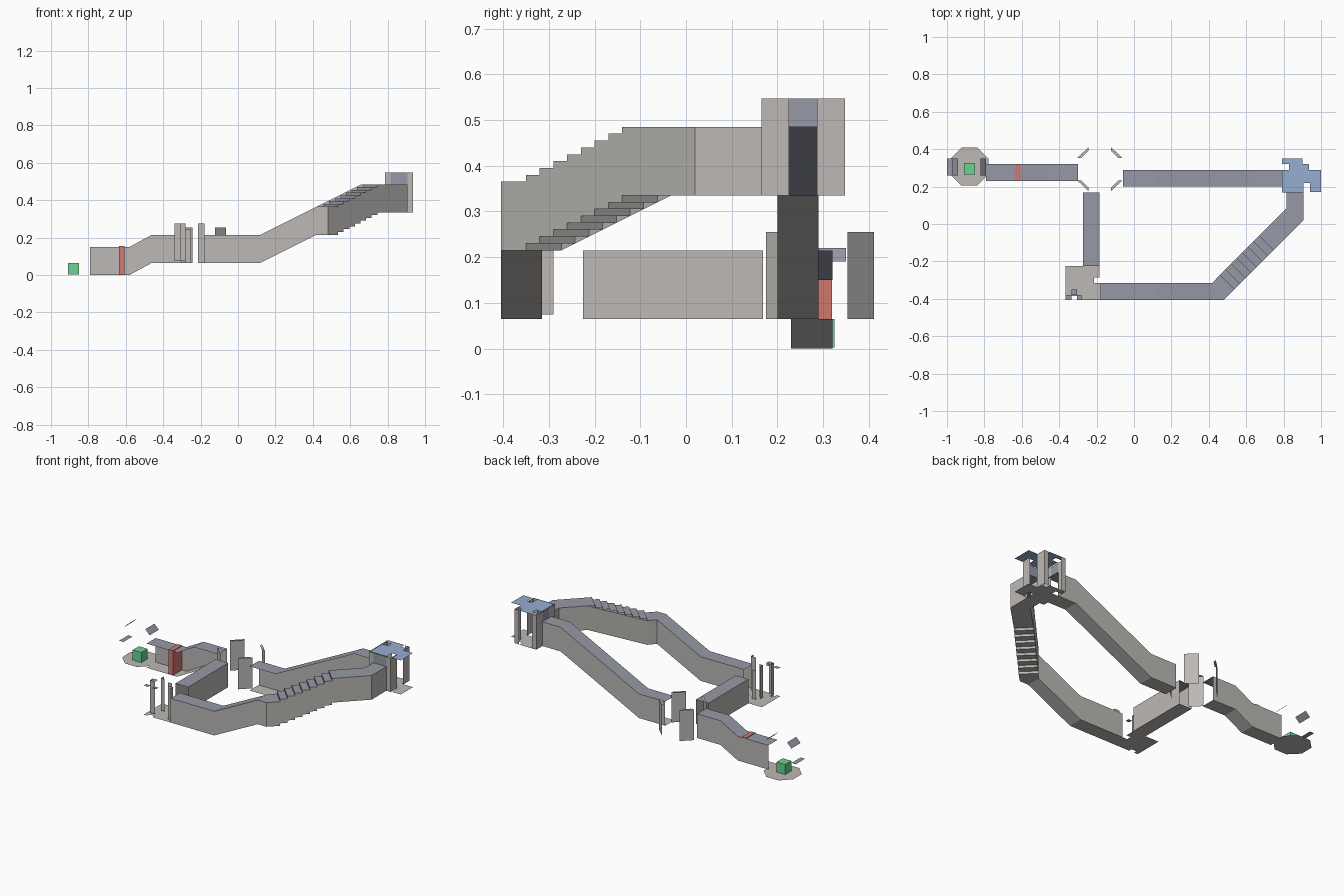
import bpy
import bmesh
from math import cos, sin, pi
from mathutils import Vector

cube = bpy.data.objects.get("Cube")
if cube:
    bpy.data.objects.remove(cube, do_unlink=True)


def make_mat(name, rgb):
    lin = [((c / 255 + 0.055) / 1.055) ** 2.4 for c in rgb]
    m = bpy.data.materials.new(name)
    m.use_nodes = True
    m.diffuse_color = (*lin, 1)
    m.node_tree.nodes["Principled BSDF"].inputs["Base Color"].default_value = (*lin, 1)
    return m


STONE = make_mat("warm grey stone", (188, 185, 181))
SLATE = make_mat("slate roof", (150, 153, 166))
BLUE = make_mat("blue roof", (150, 173, 210))
GREEN = make_mat("green marker", (110, 208, 148))
RED = make_mat("red door", (208, 120, 110))


def build(name, faces, mats):
    """faces: list of (points, material index)"""
    bm = bmesh.new()
    for pts, idx in faces:
        f = bm.faces.new([bm.verts.new(p) for p in pts])
        f.material_index = idx
    bmesh.ops.remove_doubles(bm, verts=bm.verts, dist=0.0001)
    me = bpy.data.meshes.new(name)
    bm.to_mesh(me)
    bm.free()
    for m in mats:
        me.materials.append(m)
    ob = bpy.data.objects.new(name, me)
    bpy.context.collection.objects.link(ob)
    return ob


H = 0.15  # corridor height


def corridor(name, stations, walls="LR"):
    """Open tube through stations of (left xy, right xy, floor z)."""
    faces = []
    for (l0, r0, z0), (l1, r1, z1) in zip(stations, stations[1:]):
        a, b = Vector((*l0, z0)), Vector((*r0, z0))
        c, d = Vector((*r1, z1)), Vector((*l1, z1))
        up = Vector((0, 0, H))
        faces.append(([a + up, b + up, c + up, d + up], 1))
        faces.append(([a, d, c, b], 0))
        if l0 != l1 and "L" in walls:
            faces.append(([a, a + up, d + up, d], 0))
        if r0 != r1 and "R" in walls:
            faces.append(([b, c, c + up, b + up], 0))
    return build(name, faces, [STONE, SLATE])


def along_x(y0, y1, profile):
    return [((x, y1), (x, y0), z) for x, z in profile]


def plate(name, outline, z, mat):
    return build(name, [([(x, y, z) for x, y in outline], 0)], [mat])


def rect(x0, x1, y0, y1):
    return [(x0, y0), (x1, y0), (x1, y1), (x0, y1)]


def wall(name, p, q, z0, z1, mat=STONE):
    return build(name, [([(*p, z0), (*q, z0), (*q, z1), (*p, z1)], 0)], [mat])


def box(name, x0, x1, y0, y1, z0, z1, mat):
    bpy.ops.mesh.primitive_cube_add(
        size=1, location=((x0 + x1) / 2, (y0 + y1) / 2, (z0 + z1) / 2))
    ob = bpy.context.object
    ob.name = name
    ob.scale = (x1 - x0, y1 - y0, z1 - z0)
    ob.data.materials.append(mat)
    return ob


def corner(name, x, y, dx, dy, z0, z1):
    """L-shaped pillar with its arms pointing along dx and dy."""
    wall(name + "_x", (x, y), (x + dx, y), z0, z1)
    wall(name + "_y", (x, y), (x, y + dy), z0, z1)


# Straight and sloped corridors
corridor("entry_corridor", along_x(0.23, 0.32, [
    (-0.79, 0), (-0.58, 0), (-0.46, 0.065), (-0.30, 0.065)]), "L")
corridor("back_corridor", along_x(0.2, 0.29, [
    (-0.06, 0.065), (0.12, 0.065), (0.66, 0.335), (0.79, 0.335)]), "L")
corridor("cross_corridor", [
    ((-0.272, -0.225), (-0.185, -0.225), 0.065),
    ((-0.272, 0.168), (-0.185, 0.168), 0.065)])
LOW, HIGH = 0.215, 0.335
corridor("front_corridor", along_x(-0.405, -0.315, [
    (-0.18, 0.065), (0.12, 0.065), (0.42, LOW)]) +
    [((0.42, -0.315), (0.48, -0.405), LOW)])

# Diagonal stair corridor: stepped outer wall, straight inner wall
STEPS = 8


def slice_at(t):
    y = -0.35 + 0.24 * t
    return (y + 0.8075, y + 0.0775), (y + 0.885, y)


first, last = slice_at(0), slice_at(1)
corridor("stair_lower_landing",
         [((0.42, -0.315), (0.48, -0.405), LOW), (*first, LOW)])
stairs = [(*first, LOW)]
for i in range(STEPS):
    z = LOW + (HIGH - LOW) * (i + 1) / STEPS
    stairs.append((*slice_at(i / STEPS), z))
    stairs.append((*slice_at((i + 1) / STEPS), z))
corridor("stair_corridor", stairs, "R")
build("stair_inner_wall", [([(*first[0], LOW), (*last[0], HIGH),
                             (*last[0], HIGH + H), (*first[0], LOW + H)], 0)], [STONE])
corridor("stair_upper_landing", [
    (*last, HIGH), ((0.815, 0.085), (0.905, 0.02), HIGH),
    ((0.815, 0.168), (0.905, 0.168), HIGH)])

# Entry room: octagonal floor, marker block, roof fragments, door
cx, cy, r = -0.88, 0.307, 0.11
plate("entry_floor", [(cx + r * cos(pi / 8 + k * pi / 4), cy + r * sin(pi / 8 + k * pi / 4))
                      for k in range(8)], 0.001, STONE)
box("marker_block", -0.91, -0.85, 0.265, 0.325, 0.002, 0.065, GREEN)
box("red_door", -0.637, -0.608, 0.2295, 0.319, 0.001, 0.154, RED)
for side, x0, x1 in (("right", -0.97, -0.94), ("left", -0.79, -0.82)):
    build("entry_roof_facet_" + side, [(
        [(x0, 0.26, 0.19), (x1, 0.26, 0.22), (x1, 0.35, 0.22), (x0, 0.35, 0.19)], 0)], [SLATE])
plate("entry_ledge", rect(-1.0, -0.97, 0.26, 0.35), 0.1, SLATE)

# Central octagonal room: slanted corner walls with small caps
for sx in (-1, 1):
    for sy in (-1, 1):
        a = (-0.183 + sx * 0.12, 0.293 + sy * 0.06)
        b = (-0.183 + sx * 0.06, 0.293 + sy * 0.118)
        tag = ("left" if sx > 0 else "right") + ("_back" if sy > 0 else "_front")
        wall("centre_wall_" + tag, a, b, 0.065, 0.255)
        plate("centre_cap_" + tag, [a, b, (b[0], b[1] - sy * 0.02),
                                    (a[0] - sx * 0.02, a[1])], 0.255, STONE)

# Front corner room: floor, pillars and caps
plate("corner_floor", [(-0.365, -0.405), (-0.34, -0.405), (-0.34, -0.385),
                       (-0.305, -0.385), (-0.305, -0.405), (-0.18, -0.405),
                       (-0.18, -0.315), (-0.215, -0.315), (-0.215, -0.285),
                       (-0.185, -0.285), (-0.185, -0.225), (-0.365, -0.225)], 0.065, STONE)
corner("corner_pillar_outer", -0.34, -0.38, 0.035, 0.03, 0.075, 0.275)
corner("corner_pillar_inner", -0.18, -0.38, -0.035, -0.025, 0.065, 0.275)
corner("corner_pillar_back", -0.305, -0.32, 0.025, 0.03, 0.075, 0.275)
wall("corner_back_wall", (-0.28, -0.29), (-0.25, -0.29), 0.065, 0.245)
plate("corner_cap_middle", rect(-0.335, -0.305, -0.38, -0.35), 0.275, SLATE)
plate("corner_cap_left", rect(-0.365, -0.335, -0.405, -0.38), 0.245, SLATE)
plate("corner_cap_right", rect(-0.305, -0.28, -0.405, -0.38), 0.245, SLATE)

# Upper room: matching floor and blue roof, corner pillars, lintels
outline = [(0.79, 0.168), (0.905, 0.168), (0.905, 0.22), (0.94, 0.22), (0.94, 0.17),
           (1.0, 0.17), (1.0, 0.29), (0.935, 0.29), (0.935, 0.32), (0.90, 0.32),
           (0.90, 0.35), (0.79, 0.35), (0.79, 0.32), (0.83, 0.32), (0.83, 0.29), (0.79, 0.29)]
TOP = 0.547
plate("upper_room_floor", outline, HIGH, STONE)
plate("upper_room_roof", outline, TOP, BLUE)
for x, dx, sx in ((0.785, 0.03, "right"), (0.935, -0.03, "left")):
    for y, dy, sy in ((0.165, 0.06, "front"), (0.348, -0.062, "back")):
        corner("upper_pillar_" + sx + "_" + sy, x, y, dx, dy, HIGH, TOP)
wall("front_lintel", (0.815, 0.165), (0.905, 0.165), HIGH + H, TOP, SLATE)
wall("side_lintel", (0.785, 0.225), (0.785, 0.286), HIGH + H, TOP, SLATE)
